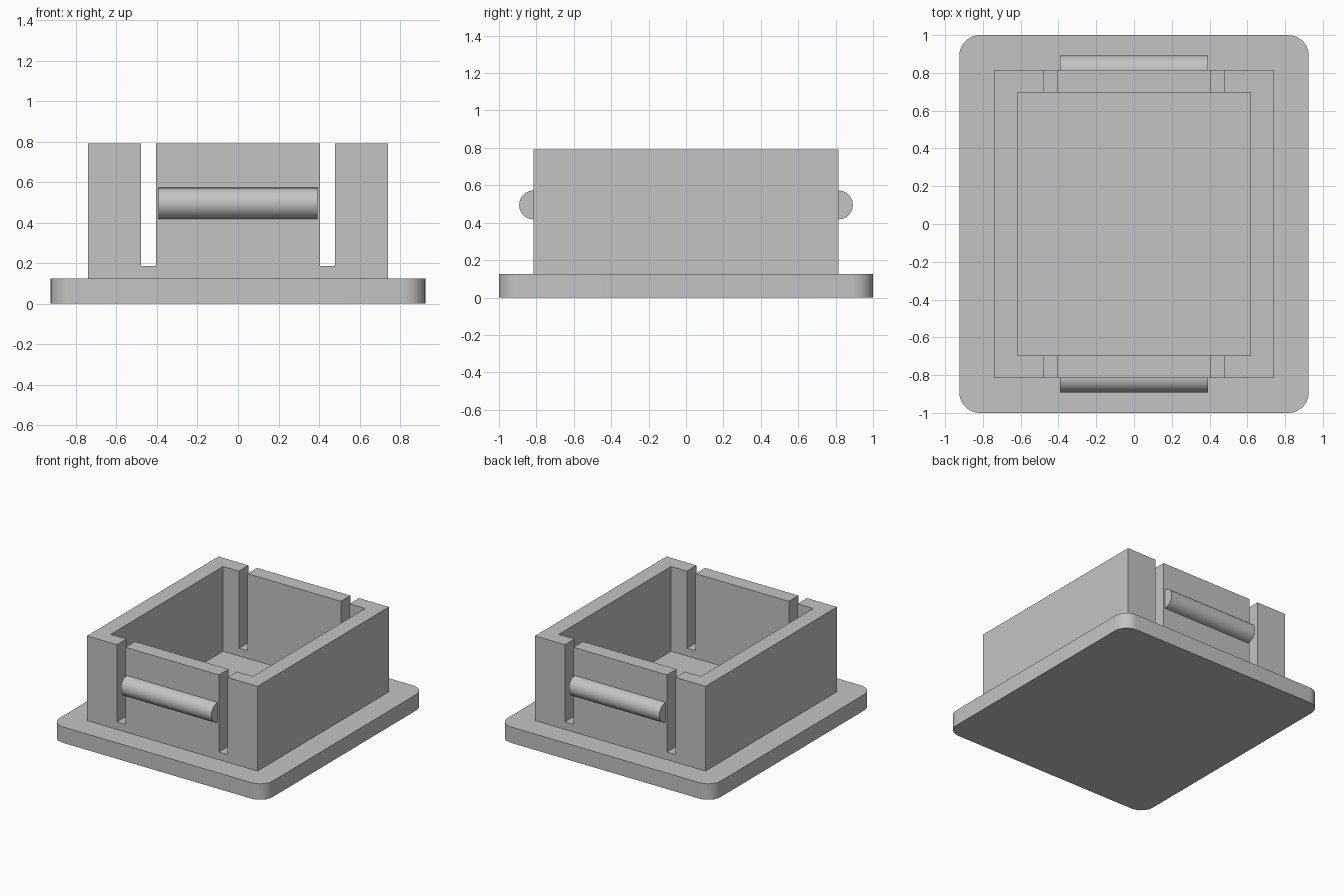
import bpy
import bmesh
import math
from mathutils import Vector

default = bpy.data.objects.get("Cube")
if default:
    bpy.data.objects.remove(default, do_unlink=True)

grey = bpy.data.materials.new("plain grey")
grey.use_nodes = True
COLOUR = (0.55, 0.55, 0.55, 1)
grey.diffuse_color = COLOUR
grey.node_tree.nodes["Principled BSDF"].inputs["Base Color"].default_value = COLOUR

BASE_TOP, WALL_TOP, SLOT_BOTTOM = 0.125, 0.79, 0.185
OUT_X, OUT_Y, IN_X, IN_Y = 0.74, 0.815, 0.617, 0.697
SLOT_IN, SLOT_OUT = 0.405, 0.48


def extrude_profile(name, points, direction):
    """Make a solid by sweeping a closed outline along a direction."""
    bm = bmesh.new()
    face = bm.faces.new([bm.verts.new(p) for p in points])
    swept = bmesh.ops.extrude_face_region(bm, geom=[face], use_keep_orig=True)
    moved = [v for v in swept["geom"] if isinstance(v, bmesh.types.BMVert)]
    bmesh.ops.translate(bm, verts=moved, vec=Vector(direction))
    bmesh.ops.recalc_face_normals(bm, faces=bm.faces)
    mesh = bpy.data.meshes.new(name)
    bm.to_mesh(mesh)
    bm.free()
    mesh.materials.append(grey)
    obj = bpy.data.objects.new(name, mesh)
    bpy.context.collection.objects.link(obj)
    return obj


def smooth(obj):
    bpy.ops.object.select_all(action="DESELECT")
    obj.select_set(True)
    bpy.context.view_layer.objects.active = obj
    bpy.ops.object.shade_smooth_by_angle(angle=math.radians(30))


def arc(cx, cy, radius, start, end, steps):
    angles = [math.radians(start + (end - start) * i / steps) for i in range(steps + 1)]
    return [(cx + radius * math.cos(a), cy + radius * math.sin(a)) for a in angles]


# Base plate with rounded corners
radius, half_x, half_y = 0.11, 0.925, 1.0
outline = []
for i, (sx, sy) in enumerate([(1, 1), (-1, 1), (-1, -1), (1, -1)]):
    outline += arc(sx * (half_x - radius), sy * (half_y - radius), radius,
                   90 * i, 90 * i + 90, 10)
smooth(extrude_profile("base_plate", [(x, y, 0) for x, y in outline], (0, 0, BASE_TOP)))

# Side walls, each wrapping round to the slots at front and back
for side, label in ((1, "left"), (-1, "right")):
    channel = [(SLOT_OUT, -OUT_Y), (OUT_X, -OUT_Y), (OUT_X, OUT_Y), (SLOT_OUT, OUT_Y),
               (SLOT_OUT, IN_Y), (IN_X, IN_Y), (IN_X, -IN_Y), (SLOT_OUT, -IN_Y)]
    extrude_profile(label + "_wall", [(side * x, y, BASE_TOP) for x, y in channel],
                    (0, 0, WALL_TOP - BASE_TOP))

# End walls with a snap tab between two slots, and a half-round catch on each
for side, label in ((-1, "front"), (1, "back")):
    half = [(SLOT_OUT, BASE_TOP), (SLOT_OUT, SLOT_BOTTOM),
            (SLOT_IN, SLOT_BOTTOM), (SLOT_IN, WALL_TOP)]
    tab = half + [(-x, z) for x, z in reversed(half)]
    extrude_profile(label + "_snap_tab", [(x, side * IN_Y, z) for x, z in tab],
                    (0, side * (OUT_Y - IN_Y), 0))
    bead = arc(OUT_Y, 0.495, 0.077, -90, 90, 20)
    smooth(extrude_profile(label + "_catch", [(-0.393, side * y, z) for y, z in bead],
                           (0.786, 0, 0)))
